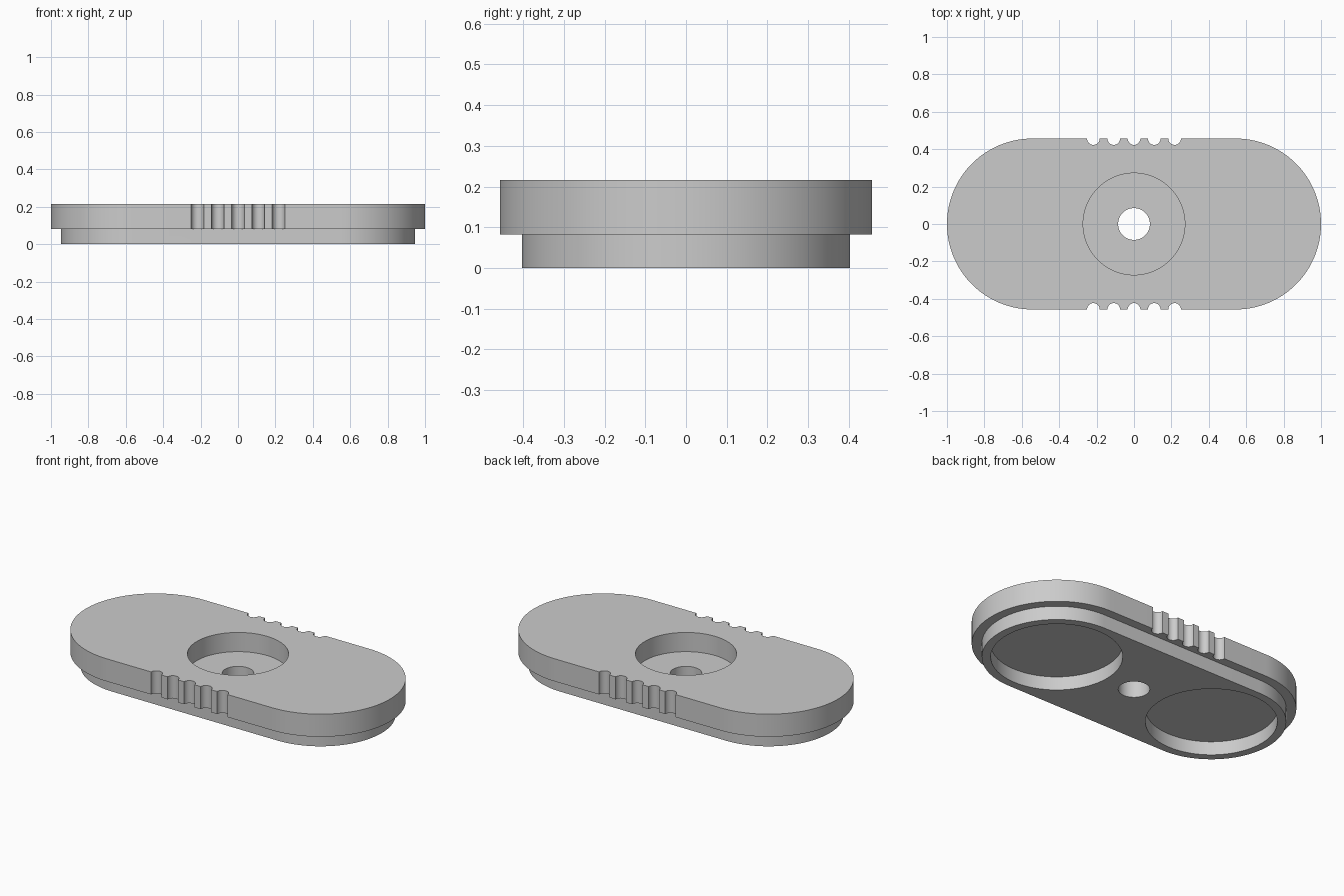
import bpy, bmesh
from math import pi, sin, cos

old = bpy.data.objects.get("Cube")
if old:
    bpy.data.objects.remove(old, do_unlink=True)

TOP, STEP = 0.216, 0.082      # overall height, height of the lower tier
CAP_X = 0.543                 # centre of the rounded ends
HALF_WIDTH = 0.457

grey = bpy.data.materials.new("plain grey")
grey.use_nodes = True
colour = (0.6, 0.6, 0.6, 1)
grey.diffuse_color = colour
grey.node_tree.nodes["Principled BSDF"].inputs["Base Color"].default_value = colour


def arc(cx, cy, r, start, end, n):
    return [(cx + r * cos(start + (end - start) * i / n),
             cy + r * sin(start + (end - start) * i / n)) for i in range(n + 1)]


def prism(name, outline, z0, z1):
    """Extrude a closed counter-clockwise outline from z0 up to z1."""
    bm = bmesh.new()
    base = bm.faces.new([bm.verts.new((x, y, z0)) for x, y in outline])
    side = bmesh.ops.extrude_face_region(bm, geom=[base], use_keep_orig=True)
    tops = [v for v in side["geom"] if isinstance(v, bmesh.types.BMVert)]
    bmesh.ops.translate(bm, verts=tops, vec=(0, 0, z1 - z0))
    bmesh.ops.recalc_face_normals(bm, faces=bm.faces)
    mesh = bpy.data.meshes.new(name)
    bm.to_mesh(mesh)
    bm.free()
    mesh.materials.append(grey)
    obj = bpy.data.objects.new(name, mesh)
    bpy.context.collection.objects.link(obj)
    return obj


def stadium(r, notches=()):
    """Rounded-end outline; notches are half-round bites in the long sides."""
    half = arc(CAP_X, 0, r, -pi / 2, pi / 2, 64)
    for x in sorted(notches, reverse=True):
        half += arc(x, r, 0.034, 0, -pi, 16)
    return half + [(-x, -y) for x, y in half]


def cylinder(name, x, r, z0, z1):
    return prism(name, arc(x, 0, r, 0, 2 * pi, 96)[:-1], z0, z1)


def combine(target, tool, operation):
    mod = target.modifiers.new(operation.lower(), "BOOLEAN")
    mod.operation, mod.solver, mod.object = operation, "EXACT", tool
    tool.hide_render = True
    bpy.context.view_layer.objects.active = target
    bpy.ops.object.modifier_apply(modifier=mod.name)
    bpy.data.objects.remove(tool, do_unlink=True)


# Upper plate with finger grips, joined to the narrower lower tier
plate = prism("base_plate", stadium(HALF_WIDTH, [0.1085 * i for i in range(-2, 3)]), STEP, TOP)
combine(plate, prism("lower_tier", stadium(0.403), 0, 0.092), "UNION")

# Central counterbore and through hole
combine(plate, cylinder("counterbore", 0, 0.272, 0.102, TOP + 0.1), "DIFFERENCE")
combine(plate, cylinder("through_hole", 0, 0.085, -0.1, TOP + 0.1), "DIFFERENCE")

# Round pockets underneath, one at each end
for side in (-1, 1):
    combine(plate, cylinder("pocket", side * CAP_X, 0.355, -0.1, 0.081), "DIFFERENCE")

# Smooth curved walls, crisp rims
bpy.ops.object.select_all(action="DESELECT")
plate.select_set(True)
bpy.context.view_layer.objects.active = plate
bpy.ops.object.shade_smooth_by_angle(angle=pi / 6)
